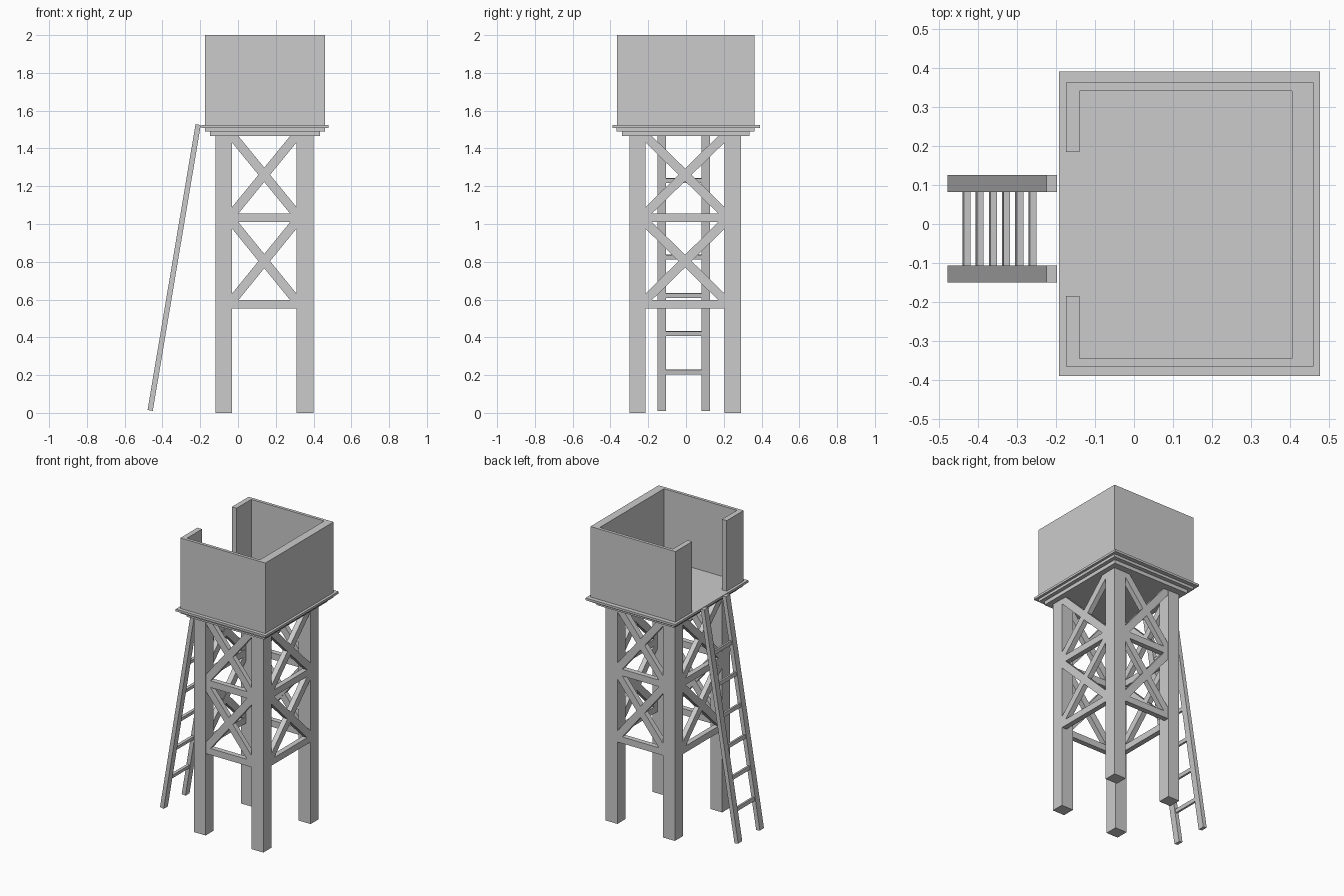
import bpy, bmesh, math
from mathutils import Vector

if "Cube" in bpy.data.objects:
    bpy.data.objects.remove(bpy.data.objects["Cube"])


def prism(name, pts, depth):
    """Closed prism from a 3D polygon pushed along the depth vector."""
    bm = bmesh.new()
    face = bm.faces.new([bm.verts.new(p) for p in pts])
    ext = bmesh.ops.extrude_face_region(bm, geom=[face])
    verts = [g for g in ext["geom"] if isinstance(g, bmesh.types.BMVert)]
    bmesh.ops.translate(bm, verts=verts, vec=Vector(depth))
    bmesh.ops.recalc_face_normals(bm, faces=bm.faces)
    me = bpy.data.meshes.new(name)
    bm.to_mesh(me)
    bm.free()
    ob = bpy.data.objects.new(name, me)
    bpy.context.collection.objects.link(ob)
    return ob


def box(name, x0, x1, y0, y1, z0, z1):
    return prism(name, [(x0, y0, z0), (x1, y0, z0), (x1, y1, z0), (x0, y1, z0)],
                 (0, 0, z1 - z0))


# Legs
LX = ((-0.12, -0.032), (0.31, 0.40))
LY = ((-0.30, -0.215), (0.205, 0.29))
for x0, x1 in LX:
    for y0, y1 in LY:
        box("leg", x0, x1, y0, y1, 0, 1.467)

# Stepped platform
box("platform_lower", -0.148, 0.435, -0.34, 0.335, 1.465, 1.49)
box("platform_middle", -0.175, 0.461, -0.367, 0.363, 1.49, 1.508)
box("platform_top", -0.193, 0.478, -0.39, 0.392, 1.508, 1.523)

# Parapet wall with an opening on the ladder side
wall = [(-0.175, -0.185), (-0.175, -0.366), (0.461, -0.366), (0.461, 0.363),
        (-0.175, 0.363), (-0.175, 0.185), (-0.14, 0.185), (-0.14, 0.342),
        (0.406, 0.342), (0.406, -0.345), (-0.14, -0.345), (-0.14, -0.185)]
prism("parapet_wall", [(x, y, 1.523) for x, y in wall], (0, 0, 2.0 - 1.523))


# Bracing on each side, flush with the outer leg faces
def brace_side(side, u0, u1, to3d, depth):
    def bar(name, pts, scale=1.0):
        prism(side + name, [to3d(u, z) for u, z in pts], [d * scale for d in depth])

    for z0, z1 in ((0.553, 0.597), (1.01, 1.055)):
        bar("_rail", [(u0, z0), (u1, z0), (u1, z1), (u0, z1)])
    a = 0.034
    for z0, z1 in ((0.597, 1.01), (1.055, 1.466)):
        diag = [(u0, z0), (u0 + a, z0), (u1, z1 - a), (u1, z1), (u1 - a, z1), (u0, z0 + a)]
        bar("_brace_rising", diag)
        bar("_brace_falling", [(u0 + u1 - u, z) for u, z in diag], 0.95)


T = 0.035
for side, y, d in (("front", LY[0][0] + 0.002, T), ("back", LY[1][1] - 0.002, -T)):
    brace_side(side, LX[0][1], LX[1][0], lambda u, z, y=y: (u, y, z), (0, d, 0))
for side, x, d in (("left", LX[0][0] + 0.002, T), ("right", LX[1][1] - 0.002, -T)):
    brace_side(side, LY[0][1], LY[1][0], lambda u, z, x=x: (x, u, z), (d, 0, 0))

# Leaning ladder
foot, head = Vector((-0.465, 0, 0.013)), Vector((-0.211, 0, 1.526))
along = (head - foot).normalized()
across = Vector((along.z, 0, -along.x))


def ladder_bar(name, a, b, half, y0, y1):
    n = across * half
    y = Vector((0, y0, 0))
    prism(name, [a - n + y, a + n + y, b + n + y, b - n + y], (0, y1 - y0, 0))


for y0, y1 in ((-0.15, -0.106), (0.082, 0.126)):
    ladder_bar("ladder_rail", foot, head, 0.014, y0, y1)
for i in range(6):
    c = foot + along * ((0.204 + 0.2025 * i) / along.z)
    ladder_bar("ladder_rung", c - along * 0.012, c + along * 0.012, 0.0085, -0.108, 0.084)
